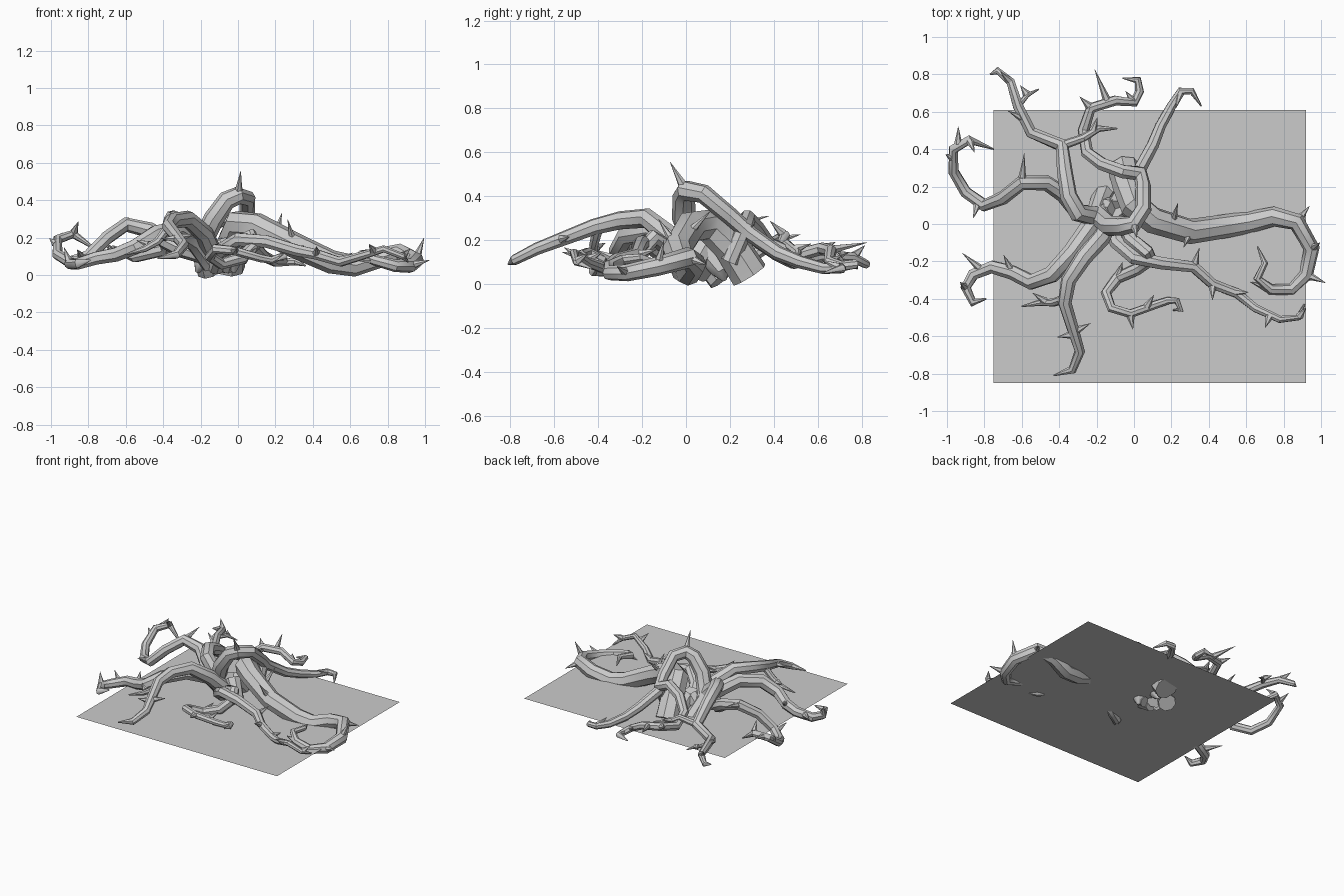
import bpy, math
from mathutils import Vector

grey = bpy.data.materials.new("stone grey")
grey.diffuse_color = (0.6, 0.6, 0.6, 1)


def finish(name, mesh, smooth=True):
    mesh.materials.clear()
    mesh.materials.append(grey)
    ob = bpy.data.objects.new(name, mesh)
    bpy.context.collection.objects.link(ob)
    if smooth:
        bpy.ops.object.select_all(action='DESELECT')
        ob.select_set(True)
        bpy.context.view_layer.objects.active = ob
        bpy.ops.object.shade_smooth_by_angle(angle=math.radians(40))
    return ob


def tube(name, pts, radii, res=2):
    """Tapered tube along a polyline."""
    cu = bpy.data.curves.new(name + "_path", 'CURVE')
    cu.dimensions = '3D'
    cu.bevel_depth = 1
    cu.bevel_resolution = res
    cu.use_fill_caps = True
    sp = cu.splines.new('POLY')
    sp.points.add(len(pts) - 1)
    for p, co, r in zip(sp.points, pts, radii):
        p.co = (*co, 1)
        p.radius = r
    tmp = bpy.data.objects.new(name + "_tmp", cu)
    bpy.context.collection.objects.link(tmp)
    dg = bpy.context.evaluated_depsgraph_get()
    mesh = bpy.data.meshes.new_from_object(tmp.evaluated_get(dg))
    bpy.data.objects.remove(tmp)
    return finish(name, mesh)


def vine(name, pts, r0, r1, thorns=(), hold=0.0):
    """Vine tapering from r0 to r1 with a pointed tip; thorns = (path position, direction)."""
    n = len(pts) - 1
    radii = [r0 + (r1 - r0) * max(0, i / n - hold) / (1 - hold) for i in range(n + 1)]
    radii[-1] = 0.004
    tube(name, pts, radii)
    for k, (t, d) in enumerate(thorns):
        i = min(int(t), n - 1)
        base = Vector(pts[i]).lerp(Vector(pts[i + 1]), t - i)
        d = Vector(d)
        r = radii[i]
        start = base + d.normalized() * r * 0.6
        tip = base + d.normalized() * r + d
        tube(f"{name}_thorn_{k}", [start, start.lerp(tip, .4), tip], [.022, .013, .001], 1)


# Ground sheet
ground = bpy.data.meshes.new("ground_sheet")
ground.from_pydata([(-.75, -.85, .06), (.92, -.85, .06), (.92, .61, .06), (-.75, .61, .06)],
                   [], [(0, 1, 2, 3)])
finish("ground_sheet", ground, False)

# Thick limb reaching right and curling at the end
vine("great_limb", [(-.05, .29, .04), (-.03, .2, .18), (.0, .1, .27), (.1, .02, .26), (.3, -.04, .16),
     (.5, -.01, .07), (.62, .01, .05), (.75, .04, .09), (.87, .01, .12), (.95, -.13, .08),
     (.92, -.27, .05), (.84, -.35, .05), (.73, -.35, .08), (.66, -.29, .11), (.7, -.21, .12),
     (.66, -.12, .1)], .088, .014,
     [(3.5, (.02, .07, .07)), (4, (-.02, -.05, .08)), (8, (.04, .05, -.02)),
      (9, (.03, .02, .08)), (10, (.07, -.03, .02)), (12, (-.08, .03, .0))])

# Tall arch dropping to the back
vine("arch_vine", [(-.16, .16, .02), (-.2, .05, .16), (-.13, -.01, .3), (-.06, -.01, .4),
     (.0, .0, .425), (.05, .08, .41), (.05, .2, .31), (.03, .29, .23), (.1, .42, .14),
     (.14, .52, .1), (.2, .63, .07), (.25, .71, .07), (.31, .71, .07), (.36, .63, .05)],
     .062, .016, [(4, (.01, -.05, .09)), (11, (-.02, -.07, .03))])

# Back vines
vine("back_vine", [(.02, .2, .1), (.03, .27, .26), (-.06, .28, .3), (-.17, .32, .26),
     (-.25, .38, .18), (-.27, .5, .13), (-.23, .62, .16), (-.1, .66, .15), (.0, .65, .1),
     (.03, .71, .08), (.02, .77, .09), (-.06, .78, .07)],
     .042, .02, [(6, (-.04, .04, .02)), (6.7, (-.06, .15, .03)), (8, (-.03, .04, .02))])
vine("back_left_vine", [(-.1, .1, .05), (-.2, .04, .18), (-.3, .06, .28), (-.35, .15, .3),
     (-.37, .28, .24), (-.385, .42, .14), (-.55, .49, .1), (-.62, .63, .13), (-.66, .76, .12),
     (-.73, .82, .09), (-.77, .8, .09)], .06, .016,
     [(6.5, (-.06, .03, .03)), (8, (-.04, .04, .04))])
vine("back_left_fork", [(-.385, .42, .14), (-.27, .46, .18), (-.19, .51, .14), (-.09, .51, .12)],
     .025, .016, [(1.6, (.02, .06, .02))])
vine("back_left_twig", [(-.62, .63, .13), (-.57, .69, .13), (-.51, .72, .1)],
     .016, .01, [(1, (-.03, .04, .01))])

# Left vines
vine("left_vine", [(-.15, .05, .1), (-.3, .06, .14), (-.38, .16, .18), (-.47, .22, .24), (-.6, .22, .27),
     (-.7, .14, .2), (-.8, .1, .1), (-.9, .17, .07), (-.965, .28, .11), (-.965, .4, .19),
     (-.88, .45, .22), (-.75, .4, .13)], .05, .022,
     [(4, (.01, .12, .03)), (6.3, (-.02, -.06, .03)), (9.3, (.0, .08, .02)), (10, (.02, -.05, .05)),
      (8.6, (-.022, .01, .02))])
vine("front_left_vine", [(-.14, .06, .06), (-.23, -.01, .18), (-.33, -.15, .24), (-.44, -.27, .22),
     (-.55, -.31, .15), (-.65, -.26, .11), (-.76, -.23, .09), (-.86, -.27, .06), (-.9, -.34, .06),
     (-.86, -.42, .06), (-.79, -.4, .08)], .058, .022,
     [(5, (-.03, .06, .03)), (6.5, (-.08, .07, .02)), (8, (-.02, .02, .06))])

# Front vines
vine("front_vine", [(-.12, .05, .08), (-.18, -.08, .22), (-.27, -.18, .3), (-.35, -.3, .29),
     (-.37, -.42, .26), (-.33, -.55, .21), (-.29, -.68, .16), (-.33, -.78, .11), (-.43, -.81, .09)],
     .055, .02, [(5.2, (.06, .03, .01)), (5.3, (-.06, -.01, .0))])
vine("front_fork", [(-.37, -.4, .26), (-.43, -.42, .18), (-.5, -.42, .14), (-.6, -.44, .11)],
     .026, .014, [(1.5, (-.06, .04, .02))])
vine("front_curl", [(-.06, .05, .04), (-.02, -.08, .16), (.07, -.15, .21), (.09, -.19, .16),
     (.02, -.24, .09), (-.09, -.29, .06), (-.15, -.37, .1), (-.12, -.45, .14), (-.02, -.48, .13),
     (.12, -.43, .09), (.18, -.41, .08), (.23, -.41, .1), (.25, -.46, .1), (.21, -.46, .08)],
     .042, .014, [(5, (.02, .06, .03)), (8, (.01, -.06, .01)), (8.6, (.03, .05, .03))])
vine("front_right_vine", [(-.12, .04, .04), (-.09, -.1, .13), (.0, -.18, .19), (.15, -.21, .18),
     (.32, -.23, .13), (.42, -.32, .11), (.55, -.37, .07), (.65, -.45, .1), (.78, -.51, .14),
     (.88, -.5, .1), (.91, -.43, .07)], .045, .014,
     [(4, (.02, .07, .02)), (5, (.0, -.06, .03)), (5.9, (.05, .0, .03)), (7.6, (-.02, -.05, .03)),
      (9, (.03, .04, .03))])

# Short roots below the crown
for i, (x, y) in enumerate([(-.2, .1), (-.07, .16), (-.02, .02)]):
    tube(f"root_{i}", [(-.1, .08, .16), (x, y, .06), (x * 1.1, y * 1.1, .015)], [.06, .045, .01])
